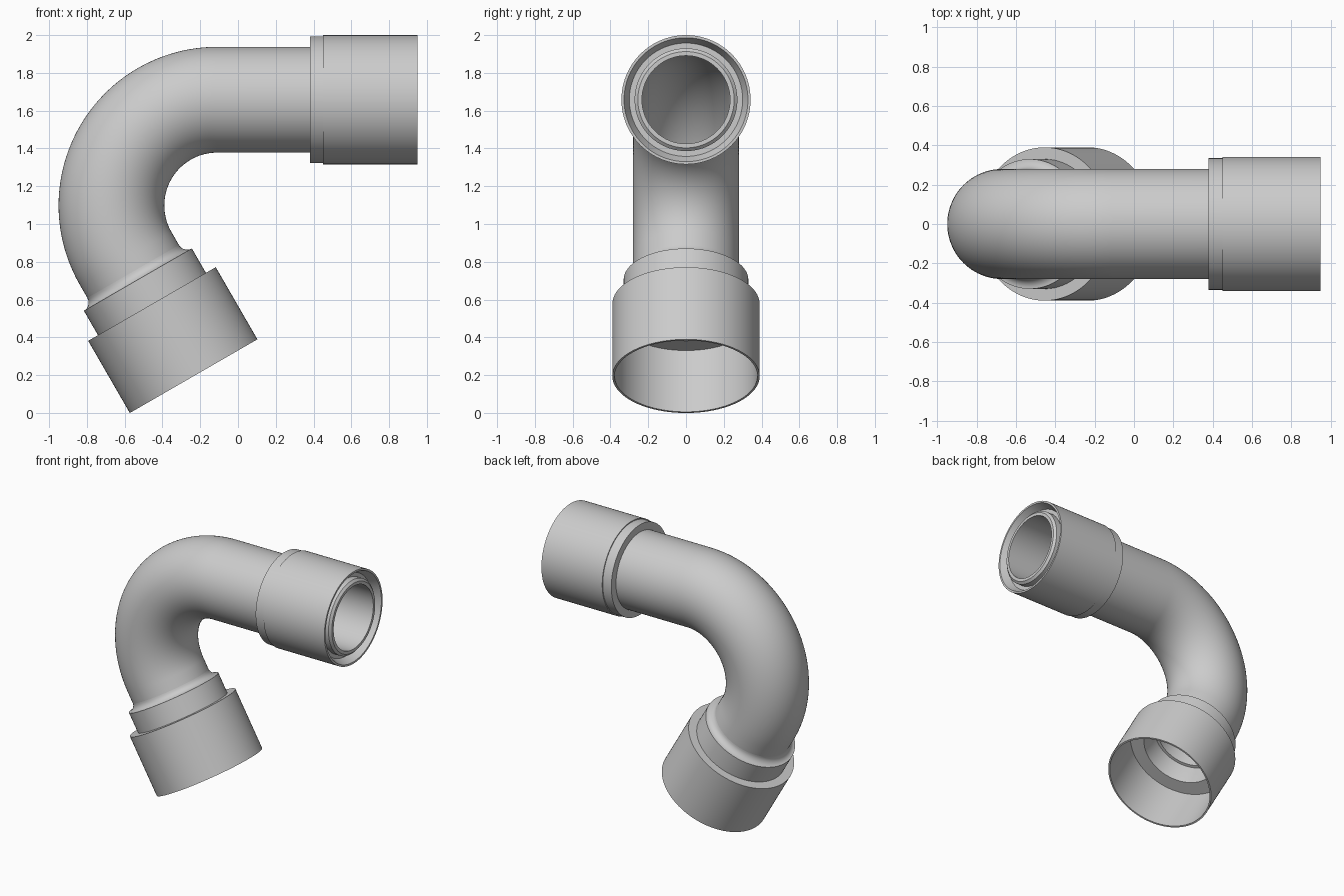
import bpy, bmesh, math
from mathutils import Vector

if "Cube" in bpy.data.objects:
    bpy.data.objects.remove(bpy.data.objects["Cube"])

SIDES = 96
R, CX, CZ = 0.56, -0.11, 1.098        # bend radius and centre
STRAIGHT = 1.06                       # length of upper straight
ANGLE = math.radians(120)
BEND = STRAIGHT + R * ANGLE           # path length where bend ends

plastic = bpy.data.materials.new("light grey plastic")
plastic.diffuse_color = (0.6, 0.6, 0.6, 1)
plastic.use_nodes = True
plastic.node_tree.nodes["Principled BSDF"].inputs["Base Color"].default_value = plastic.diffuse_color


def frame(s):
    """Centre point and outward direction at path length s."""
    a = math.pi / 2 + min(max((s - STRAIGHT) / R, 0), ANGLE)
    out = Vector((math.cos(a), 0, math.sin(a)))
    along = Vector((-math.sin(a), 0, math.cos(a)))
    extra = s - STRAIGHT if s < STRAIGHT else max(s - BEND, 0)
    return Vector((CX, 0, CZ)) + out * R + along * extra, out


def refine(profile):
    """Add points to the profile where it runs round the bend."""
    pts = []
    for (s0, r0), (s1, r1) in zip(profile, profile[1:] + profile[:1]):
        n = 48 if abs(s1 - s0) > 1 else 1
        pts += [(s0 + (s1 - s0) * i / n, r0 + (r1 - r0) * i / n) for i in range(n)]
    return pts


def tube(name, profile):
    """Closed (length, radius) profile turned round the path."""
    bm = bmesh.new()
    rings = []
    for s, r in refine(profile):
        c, out = frame(s)
        rings.append([bm.verts.new(c + r * (math.cos(t) * out + math.sin(t) * Vector((0, 1, 0))))
                      for t in (2 * math.pi * k / SIDES for k in range(SIDES))])
    for a, b in zip(rings, rings[1:] + rings[:1]):
        for k in range(SIDES):
            j = (k + 1) % SIDES
            bm.faces.new((a[k], a[j], b[j], b[k]))
    bmesh.ops.recalc_face_normals(bm, faces=bm.faces)
    mesh = bpy.data.meshes.new(name)
    bm.to_mesh(mesh)
    bm.free()
    mesh.materials.append(plastic)
    ob = bpy.data.objects.new(name, mesh)
    bpy.context.collection.objects.link(ob)
    bpy.ops.object.select_all(action='DESELECT')
    ob.select_set(True)
    bpy.context.view_layer.objects.active = ob
    bpy.ops.object.shade_smooth_by_angle(angle=math.radians(30))


# bent pipe, with its chamfered inner end showing in the coupling
tube("bent_pipe", [(0, 0.233), (0, 0.255), (0.015, 0.272), (0.2, 0.272), (0.2, 0.28),
                   (STRAIGHT, 0.28), (BEND, 0.28), (BEND + 0.2, 0.28), (BEND + 0.2, 0.233),
                   (BEND, 0.233), (STRAIGHT, 0.233)])

# coupling sleeve on the upper end, with a groove in its mouth
tube("upper_coupling", [(0, 0.342), (0, 0.328), (0.06, 0.30), (0.06, 0.26), (0.57, 0.26),
                        (0.57, 0.335), (0.50, 0.335), (0.50, 0.342)])

# stepped socket on the lower end, with a concave fillet onto the pipe
fillet = [(BEND + 0.08 + 0.05 * math.sin(t), 0.33 - 0.05 * math.cos(t))
          for t in (math.pi / 2 * i / 8 for i in range(9))]
tube("lower_socket", fillet + [(BEND + s, r) for s, r in (
    (0.279, 0.33), (0.279, 0.39), (0.72, 0.39), (0.72, 0.378),
    (0.345, 0.378), (0.345, 0.275), (0.2, 0.255), (0.08, 0.255))])
